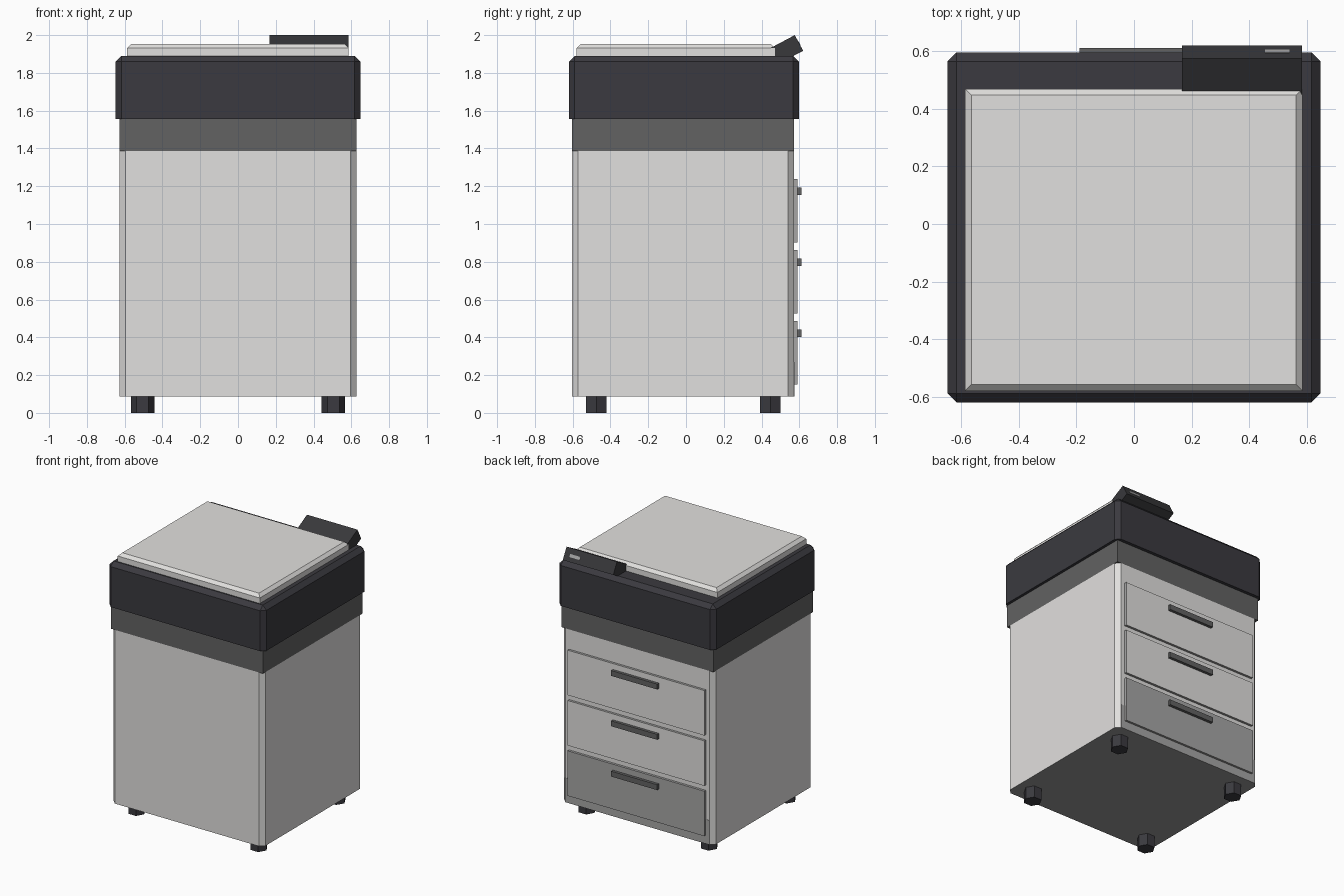
import bpy, bmesh, math
from mathutils import Matrix, Vector

if "Cube" in bpy.data.objects:
    bpy.data.objects.remove(bpy.data.objects["Cube"])


def material(name, r, g, b):
    m = bpy.data.materials.new(name)
    m.diffuse_color = (r, g, b, 1)
    m.use_nodes = True
    m.node_tree.nodes["Principled BSDF"].inputs["Base Color"].default_value = m.diffuse_color
    return m


LIGHT = material("light grey", 0.755, 0.745, 0.732)
MID = material("mid grey", 0.385, 0.383, 0.38)
BASE = material("base grey", 0.305, 0.305, 0.305)
DARK = material("dark grey", 0.123, 0.123, 0.123)
BLACK = material("charcoal", 0.043, 0.042, 0.050)
PANEL = material("panel black", 0.040, 0.040, 0.044)


def finish(name, bm, *mats):
    me = bpy.data.meshes.new(name)
    bm.to_mesh(me)
    bm.free()
    for m in mats:
        me.materials.append(m)
    ob = bpy.data.objects.new(name, me)
    bpy.context.collection.objects.link(ob)
    return ob


def box_mesh(x, y, z, upright=0, top=0):
    """Box from ranges; chamfers its upright and/or top edges."""
    bm = bmesh.new()
    size = Vector((x[1] - x[0], y[1] - y[0], z[1] - z[0]))
    mid = Vector((sum(x) / 2, sum(y) / 2, sum(z) / 2))
    bmesh.ops.create_cube(bm, size=1, matrix=Matrix.Translation(mid) @ Matrix.Diagonal(size).to_4x4())
    edges = []
    for e in bm.edges:
        a, b = e.verts
        is_upright = abs(a.co.z - b.co.z) > 1e-4
        is_top = min(a.co.z, b.co.z) > mid.z
        if (upright and is_upright) or (top and is_top):
            edges.append(e)
    if edges:
        bmesh.ops.bevel(bm, geom=edges, offset=upright or top, segments=1, affect='EDGES')
    bm.normal_update()
    return bm


def box(name, x, y, z, mat, **chamfer):
    return finish(name, box_mesh(x, y, z, **chamfer), mat)


# Cabinet with chamfered uprights and a darker underside
BACK = 0.573
bm = box_mesh((-0.628, 0.628), (-0.603, BACK), (0.088, 1.386), upright=0.032)
for f in bm.faces:
    f.material_index = 1 if f.normal.z < -0.5 else 0
finish("cabinet", bm, LIGHT, BASE)

# Neck band, scanner housing and lid
box("neck_band", (-0.628, 0.628), (-0.603, BACK), (1.386, 1.557), DARK)
box("housing", (-0.648, 0.648), (-0.62, 0.597), (1.557, 1.89), BLACK, upright=0.031, top=0.031)
box("lid", (-0.588, 0.586), (-0.58, 0.47), (1.89, 1.953), LIGHT, top=0.022)

# Darker skirting plate low on the drawer side
box("skirting", (-0.596, 0.596), (BACK - 0.002, BACK + 0.002), (0.088, 0.27), MID)

# Three drawers with grey rims and bar handles, the lowest front darker
for i, mat in enumerate((MID, LIGHT, LIGHT)):
    z = 0.15 + 0.376 * i
    bm = box_mesh((-0.565, 0.565), (BACK - 0.002, 0.591), (z, z + 0.336))
    for f in bm.faces:
        f.material_index = 0 if f.normal.y > 0.5 else 1
    finish(f"drawer_{i + 1}", bm, mat, MID)
    box(f"handle_{i + 1}", (-0.19, 0.19), (0.589, 0.612), (z + 0.252, z + 0.292), DARK)

# Six-sided feet
for sx in (-1, 1):
    for sy in (-1, 1):
        bm = bmesh.new()
        bmesh.ops.create_cone(bm, cap_ends=True, segments=6, radius1=0.0625, radius2=0.0625, depth=0.09,
                              matrix=Matrix.Translation((sx * 0.505, -0.014 + sy * 0.461, 0.045))
                              @ Matrix.Rotation(math.pi / 2, 4, 'Z'))
        finish("foot", bm, BLACK)

# Tilted control panel: local origin at its upper ridge
tilt = Matrix.Translation((0, 0.576, 2.0)) @ Matrix.Rotation(math.radians(28), 4, 'X')
panel = box("control_panel", (0.167, 0.584), (-0.15, 0), (-0.094, 0), PANEL)
strip = box("panel_strip", (0.455, 0.54), (-0.002, 0.002), (-0.062, -0.04), MID)
for ob in (panel, strip):
    ob.data.transform(tilt)
